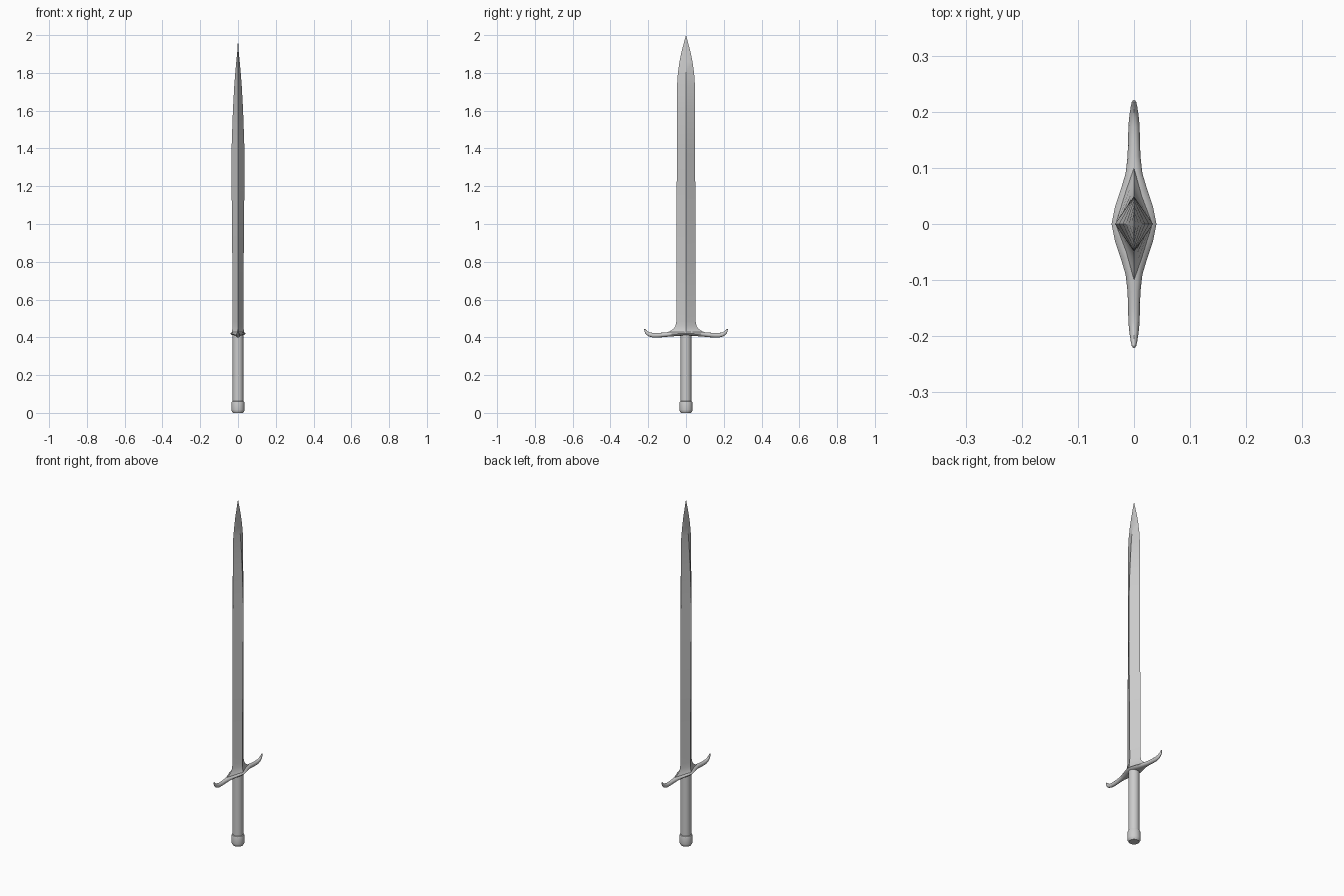
import bpy, bmesh, math

if "Cube" in bpy.data.objects:
    bpy.data.objects.remove(bpy.data.objects["Cube"])


def loft(name, rings, tip=None):
    """Skin a list of equal-length point rings, closing both ends."""
    bm = bmesh.new()
    rows = [[bm.verts.new(p) for p in ring] for ring in rings]
    n = len(rows[0])
    for a, b in zip(rows, rows[1:]):
        for i in range(n):
            j = (i + 1) % n
            bm.faces.new((a[i], a[j], b[j], b[i]))
    bm.faces.new(rows[0][::-1])
    if tip:
        t = bm.verts.new(tip)
        for i in range(n):
            bm.faces.new((rows[-1][i], rows[-1][(i + 1) % n], t))
    else:
        bm.faces.new(rows[-1])
    bmesh.ops.recalc_face_normals(bm, faces=bm.faces)
    mesh = bpy.data.meshes.new(name)
    bm.to_mesh(mesh)
    bm.free()
    obj = bpy.data.objects.new(name, mesh)
    bpy.context.collection.objects.link(obj)
    return obj


def smooth(obj, angle):
    bpy.ops.object.select_all(action='DESELECT')
    obj.select_set(True)
    bpy.context.view_layer.objects.active = obj
    bpy.ops.object.shade_smooth_by_angle(angle=math.radians(angle))


def turned(name, profile, sides=24):
    """Round part from (radius, z) pairs."""
    rings = [[(r * math.cos(2 * math.pi * i / sides),
               r * math.sin(2 * math.pi * i / sides), z) for i in range(sides)]
             for r, z in profile]
    obj = loft(name, rings)
    smooth(obj, 35)
    return obj


# Handle and pommel
turned("grip", [(0.028, 0.05), (0.028, 0.415)])
turned("pommel", [(0.027, 0.0), (0.033, 0.01), (0.034, 0.016),
                  (0.034, 0.054), (0.032, 0.06), (0.028, 0.062)])

# Blade: diamond section (z, half thickness, half width), flared at the guard
sections = [(0.415, 0.034, 0.11), (0.425, 0.033, 0.106), (0.432, 0.032, 0.085),
            (0.445, 0.030, 0.066), (0.46, 0.029, 0.056), (0.485, 0.028, 0.051),
            (0.8, 0.030, 0.050), (1.22, 0.034, 0.049), (1.4, 0.034, 0.048),
            (1.6, 0.027, 0.048), (1.73, 0.020, 0.0475), (1.80, 0.0145, 0.043),
            (1.86, 0.009, 0.034), (1.91, 0.004, 0.024), (1.96, 0.001, 0.011)]
blade = loft("blade", [[(x, 0, z), (0, y, z), (-x, 0, z), (0, -y, z)]
                       for z, x, y in sections], tip=(0, 0, 2.0))
smooth(blade, 30)

# Crossguard: (y, z centre, half width, half thickness, slope of the arm)
half = [(0.0, 0.420, 0.040, 0.012, 0), (0.03, 0.420, 0.034, 0.012, 0),
        (0.06, 0.418, 0.024, 0.012, -3), (0.09, 0.416, 0.015, 0.012, -3),
        (0.12, 0.413, 0.0115, 0.012, -4), (0.15, 0.411, 0.0105, 0.012, 0),
        (0.175, 0.411, 0.010, 0.012, 10), (0.195, 0.416, 0.008, 0.011, 25),
        (0.208, 0.425, 0.006, 0.009, 45), (0.215, 0.434, 0.0045, 0.006, 60),
        (0.2195, 0.444, 0.002, 0.002, 70)]
rings = []
for side, stations in ((-1, half[:0:-1]), (1, half)):
    for y, z, w, h, slope in stations:
        s = math.radians(slope)
        ring = []
        for i in range(12):
            a = 2 * math.pi * i / 12
            x, v = w * math.cos(a), h * math.sin(a)
            ring.append((x, side * (y - v * math.sin(s)), z + v * math.cos(s)))
        rings.append(ring)
smooth(loft("crossguard", rings), 40)
